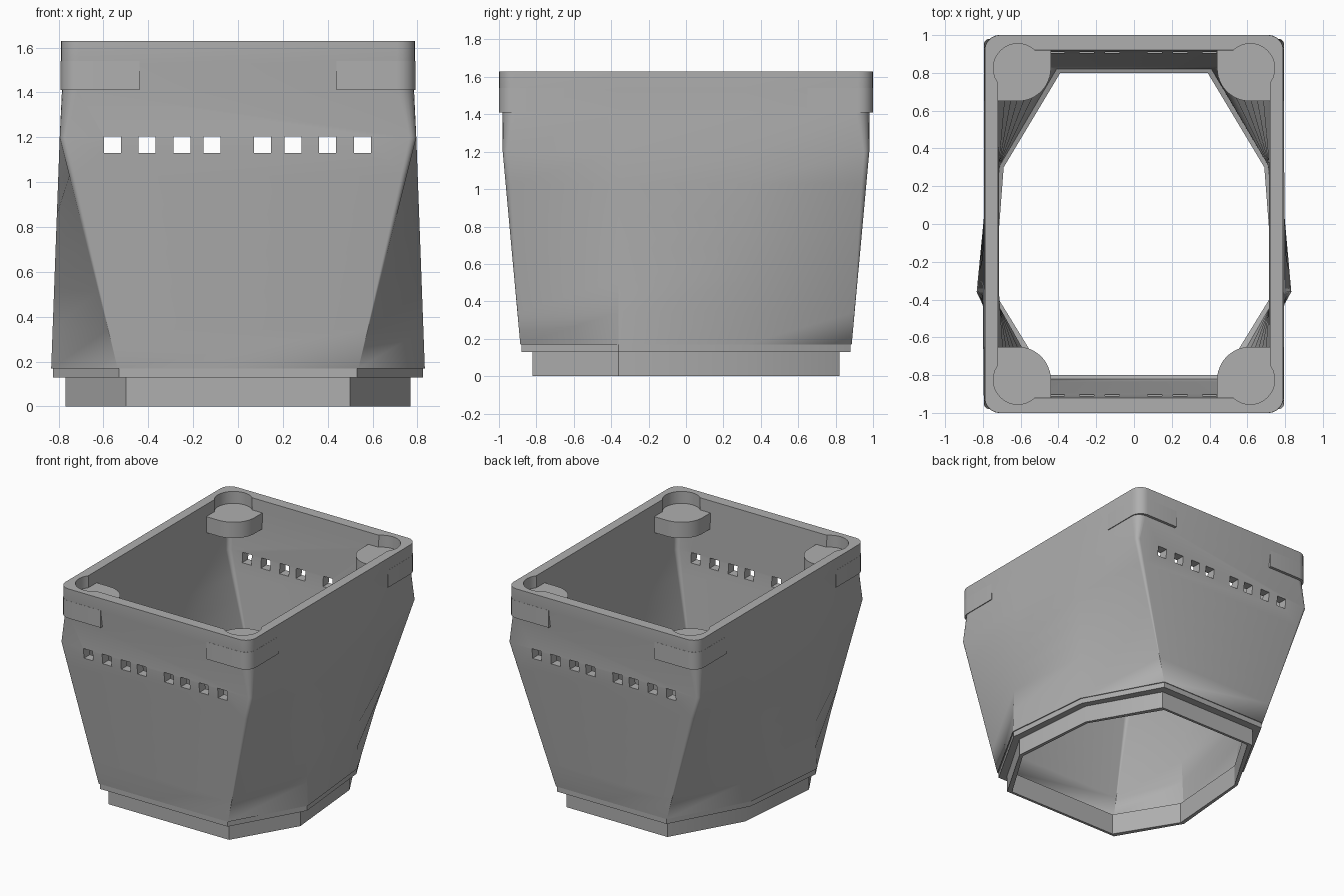
import bpy, bmesh, math
from mathutils import Vector

cube = bpy.data.objects.get("Cube")
if cube:
    bpy.data.objects.remove(cube)

grey = bpy.data.materials.new("mid_grey")
grey.use_nodes = True
colour = (0.43, 0.43, 0.43, 1)
grey.diffuse_color = colour
grey.node_tree.nodes["Principled BSDF"].inputs["Base Color"].default_value = colour

ARC = 6                       # points per corner
SIDE_F, SIDE_B = -0.36, 0.32  # where the side ridges sit


def make_object(name, bm):
    bmesh.ops.remove_doubles(bm, verts=bm.verts, dist=0.0002)
    bmesh.ops.recalc_face_normals(bm, faces=bm.faces)
    mesh = bpy.data.meshes.new(name)
    bm.to_mesh(mesh)
    bm.free()
    mesh.materials.append(grey)
    obj = bpy.data.objects.new(name, mesh)
    bpy.context.collection.objects.link(obj)
    return obj


def smooth(obj):
    bpy.ops.object.select_all(action="DESELECT")
    obj.select_set(True)
    bpy.context.view_layer.objects.active = obj
    bpy.ops.object.shade_smooth_by_angle(angle=math.radians(25))


def corner(x, y, r):
    """Rounded corner in the +x +y quadrant, from side to back."""
    angles = [math.pi / 2 * i / (ARC - 1) for i in range(ARC)]
    return [(x - r + r * math.cos(a), y - r + r * math.sin(a)) for a in angles]


def full_ring(half, z):
    left = [(-x, y) for x, y in reversed(half)]
    return [Vector((x, y, z)) for x, y in half + left]


def rect_ring(x, y, r, z):
    back = corner(x, y, r)
    front = [(px, -py) for px, py in reversed(back)]
    return full_ring(front + [(x, SIDE_F), (x, SIDE_B)] + back, z)


def oct_ring(front, side_f, side_b, back, z):
    return full_ring([front] * ARC + [side_f, side_b] + [back] * ARC, z)


def blend(a, b, steps):
    return [[p.lerp(q, i / steps) for p, q in zip(a, b)] for i in range(1, steps)]


def prism(name, points, z0, z1):
    bm = bmesh.new()
    low = [bm.verts.new((x, y, z0)) for x, y in points]
    high = [bm.verts.new((x, y, z1)) for x, y in points]
    n = len(points)
    bm.faces.new(low)
    bm.faces.new(high)
    for i in range(n):
        j = (i + 1) % n
        bm.faces.new((low[i], low[j], high[j], high[i]))
    return make_object(name, bm)


# Eight-sided outlines of the neck, collar and foot of the walls
neck_out = [(0.50, -0.82), (0.77, SIDE_F), (0.71, 0.31), (0.42, 0.82)]
neck_in = [(0.47, -0.80), (0.74, SIDE_F), (0.69, 0.30), (0.39, 0.80)]
collar = [(0.53, -0.88), (0.825, SIDE_F), (0.76, SIDE_B), (0.455, 0.88)]
foot_out = [(0.537, -0.886), (0.833, SIDE_F), (0.767, SIDE_B), (0.46, 0.886)]
foot_in = [(0.50, -0.82), (0.765, SIDE_F), (0.71, 0.31), (0.41, 0.82)]

# Shell: one closed loft up the outside and down the inside
out_low, out_high = oct_ring(*foot_out, 0.17), rect_ring(0.795, 0.98, 0.03, 1.2)
in_low, in_high = oct_ring(*foot_in, 0.17), rect_ring(0.715, 0.91, 0.03, 1.2)
rings = [oct_ring(*neck_out, 0), oct_ring(*neck_out, 0.13),
         oct_ring(*collar, 0.13), oct_ring(*collar, 0.17), out_low]
rings += blend(out_low, out_high, 6) + [out_high]
rings += [rect_ring(0.785, 0.98, 0.07, 1.41), rect_ring(0.79, 1, 0.08, 1.53),
          rect_ring(0.79, 1, 0.08, 1.63), rect_ring(0.72, 0.92, 0.03, 1.63), in_high]
rings += blend(in_high, in_low, 6)
rings += [in_low, oct_ring(*neck_in, 0.16), oct_ring(*neck_in, 0)]

bm = bmesh.new()
verts = [[bm.verts.new(p) for p in ring] for ring in rings]
n = len(rings[0])
for k, ring in enumerate(verts):
    above = verts[(k + 1) % len(verts)]
    for i in range(n):
        j = (i + 1) % n
        bm.faces.new((ring[i], ring[j], above[j], above[i]))
bmesh.ops.dissolve_degenerate(bm, edges=bm.edges, dist=0.0002)
shell = make_object("shell", bm)

# Cutters: square vents through front and back, round pockets at the corners
bm = bmesh.new()
for x in (-0.56, -0.405, -0.25, -0.115, 0.11, 0.245, 0.40, 0.555):
    made = bmesh.ops.create_cube(bm, size=1)["verts"]
    bmesh.ops.scale(bm, vec=(0.076, 3, 0.075), verts=made)
    bmesh.ops.translate(bm, vec=(x, 0, 1.167), verts=made)
for sx in (-1, 1):
    for sy in (-1, 1):
        made = bmesh.ops.create_cone(bm, cap_ends=True, segments=32, radius1=0.13,
                                     radius2=0.13, depth=0.4)["verts"]
        bmesh.ops.translate(bm, vec=(sx * 0.615, sy * 0.825, 1.74), verts=made)
cutter = make_object("cutter", bm)
cutter.hide_render = True
cut = shell.modifiers.new("openings", "BOOLEAN")
cut.operation = "DIFFERENCE"
cut.solver = "EXACT"
cut.object = cutter
bpy.context.view_layer.objects.active = shell
bpy.ops.object.modifier_apply(modifier=cut.name)
bpy.data.objects.remove(cutter)
smooth(shell)

# Corner bosses inside and corner lips outside
boss = [(0.75, 0.95), (0.75, 0.65)]
for i in range(13):
    a = math.pi / 2 * (3 - i / 12)
    boss.append((0.615 + 0.175 * math.cos(a), 0.825 + 0.175 * math.sin(a)))
boss.append((0.44, 0.95))
lip = [(0.791, 0.65)] + corner(0.791, 1.001, 0.08) + [(0.44, 1.001), (0.44, 0.95),
                                                     (0.75, 0.95), (0.75, 0.65)]
for sx, side in ((-1, "right"), (1, "left")):
    for sy, end in ((-1, "front"), (1, "back")):
        for part, outline, z0, z1 in (("boss", boss, 1.42, 1.54), ("lip", lip, 1.41, 1.54)):
            points = [(sx * x, sy * y) for x, y in outline]
            smooth(prism(f"{end}_{side}_{part}", points, z0, z1))
